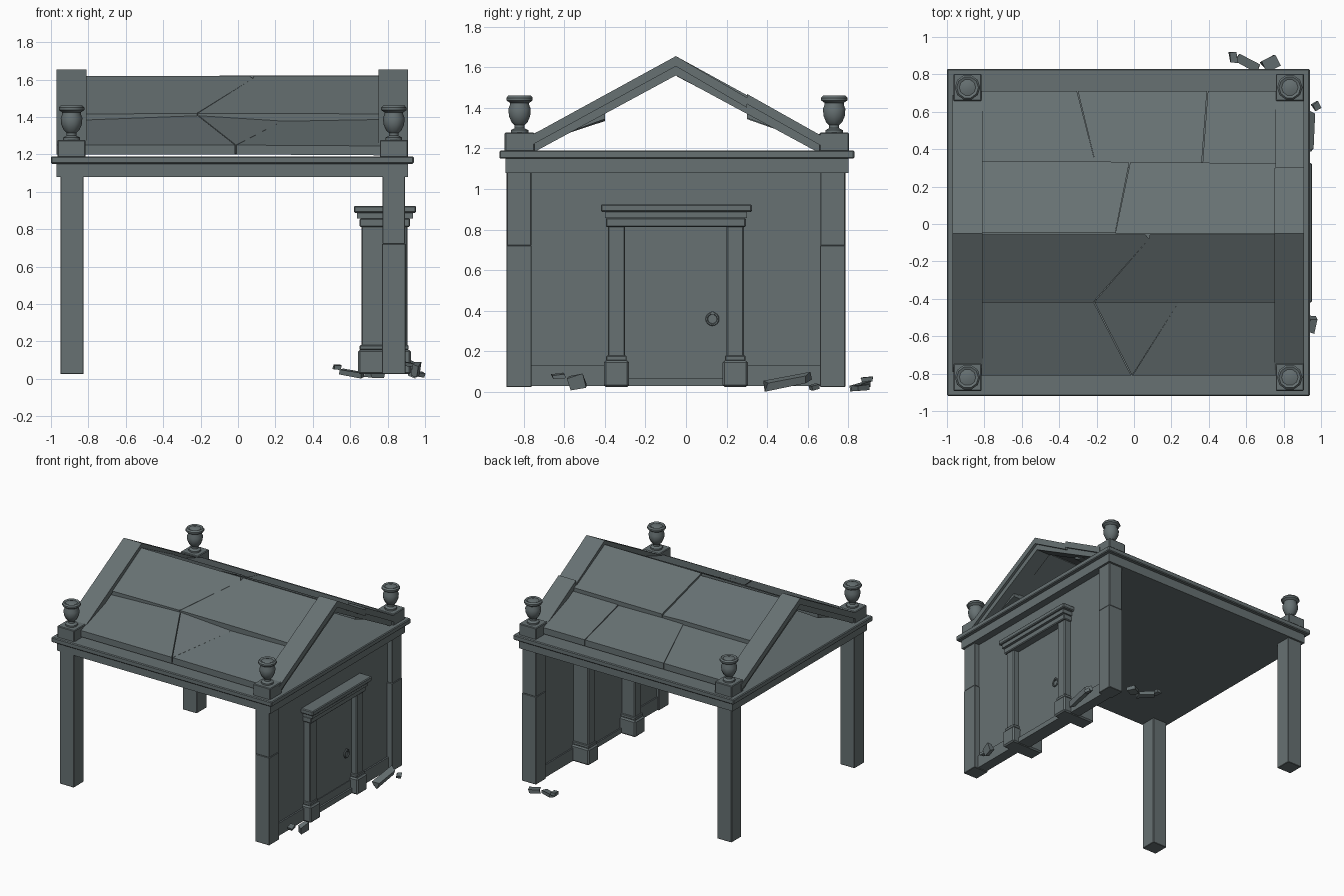
import bpy, bmesh, math, random
from mathutils import Matrix, Vector

if "Cube" in bpy.data.objects:
    bpy.data.objects.remove(bpy.data.objects["Cube"])

random.seed(4)
stone = bpy.data.materials.new("grey_green_stone")
stone.diffuse_color = (0.135, 0.165, 0.17, 1)
stone.use_nodes = True
stone.node_tree.nodes["Principled BSDF"].inputs["Base Color"].default_value = stone.diffuse_color


def finish(name, bm, smooth=False):
    bmesh.ops.recalc_face_normals(bm, faces=bm.faces)
    me = bpy.data.meshes.new(name)
    bm.to_mesh(me)
    bm.free()
    me.materials.append(stone)
    ob = bpy.data.objects.new(name, me)
    bpy.context.collection.objects.link(ob)
    if smooth:
        bpy.ops.object.select_all(action='DESELECT')
        ob.select_set(True)
        bpy.context.view_layer.objects.active = ob
        bpy.ops.object.shade_smooth_by_angle(angle=math.radians(40))
    return ob


def box(name, x, y, z, bevel=0.0):
    bm = bmesh.new()
    bmesh.ops.create_cube(bm, size=1)
    for v in bm.verts:
        for i, (a, b) in enumerate((x, y, z)):
            v.co[i] = (a + b) / 2 + v.co[i] * (b - a)
    if bevel:
        bmesh.ops.bevel(bm, geom=bm.edges[:], offset=bevel, segments=1, affect='EDGES')
    return finish(name, bm)


def slab(name, top, thick):
    """Extrude a polygon straight down by a thickness."""
    bm = bmesh.new()
    a = [bm.verts.new(p) for p in top]
    b = [bm.verts.new((p[0], p[1], p[2] - thick)) for p in top]
    bm.faces.new(a)
    bm.faces.new(b[::-1])
    for i in range(len(a)):
        j = (i + 1) % len(a)
        bm.faces.new((a[i], a[j], b[j], b[i]))
    bmesh.ops.triangulate(bm, faces=[f for f in bm.faces if len(f.verts) > 3 and abs(f.normal.z) > 0.1])
    return finish(name, bm, True)


def lathe(name, profile, loc, sides):
    bm = bmesh.new()
    rings = []
    for r, z in profile:
        rings.append([bm.verts.new((loc[0] + r * math.cos(2 * math.pi * k / sides),
                                    loc[1] + r * math.sin(2 * math.pi * k / sides), z))
                      for k in range(sides)])
    for p, q in zip(rings, rings[1:]):
        for k in range(sides):
            n = (k + 1) % sides
            bm.faces.new((p[k], p[n], q[n], q[k]))
    bm.faces.new(rings[0][::-1])
    bm.faces.new(rings[-1])
    return finish(name, bm, True)


# corner columns: plain on the left, stacked from two blocks on the right
for y0 in (-0.885, 0.66):
    box("left_column", (-0.95, -0.825), (y0, y0 + 0.125), (0.025, 1.09), 0.003)
    box("right_column_lower", (0.77, 0.895), (y0, y0 + 0.125), (0.025, 0.722), 0.003)
    box("right_column_upper", (0.772, 0.893), (y0 + 0.002, y0 + 0.123), (0.722, 1.09), 0.003)

# entablature
box("entablature", (-0.97, 0.91), (-0.89, 0.80), (1.08, 1.15))
box("cornice", (-1.0, 0.94), (-0.92, 0.83), (1.15, 1.19), 0.006)

# entrance wall
box("wall", (0.79, 0.85), (-0.77, 0.67), (0.03, 1.09))
box("wall_plinth", (0.78, 0.862), (-0.77, 0.67), (0.03, 0.13))
box("door", (0.775, 0.858), (-0.31, 0.21), (0.07, 0.82))
box("door_sill", (0.765, 0.875), (-0.29, 0.19), (0.03, 0.07))
for y0, y1 in ((-0.385, -0.30), (0.20, 0.285)):
    box("pilaster", (0.66, 0.905), (y0, y1), (0.15, 0.82), 0.006)
    box("pilaster_base", (0.642, 0.925), (y0 - 0.02, y1 + 0.02), (0.025, 0.155), 0.01)
    box("pilaster_collar", (0.65, 0.912), (y0 - 0.008, y1 + 0.008), (0.155, 0.18), 0.004)
box("lintel_lower", (0.65, 0.92), (-0.395, 0.295), (0.812, 0.858), 0.006)
box("lintel_middle", (0.635, 0.935), (-0.40, 0.30), (0.858, 0.888))
box("lintel_top", (0.62, 0.952), (-0.42, 0.325), (0.888, 0.925), 0.006)

# door ring
bm = bmesh.new()
R, r, n, m = 0.028, 0.006, 16, 6
grid = [[bm.verts.new((0.865 + r * math.sin(2 * math.pi * j / m),
                       0.13 + (R + r * math.cos(2 * math.pi * j / m)) * math.cos(2 * math.pi * i / n),
                       0.36 + (R + r * math.cos(2 * math.pi * j / m)) * math.sin(2 * math.pi * i / n)))
         for j in range(m)] for i in range(n)]
for i in range(n):
    for j in range(m):
        bm.faces.new((grid[i][j], grid[(i + 1) % n][j],
                      grid[(i + 1) % n][(j + 1) % m], grid[i][(j + 1) % m]))
finish("door_ring", bm, True)
box("ring_mount", (0.855, 0.873), (0.122, 0.138), (0.38, 0.396))

# raking cornices at both ends, with a cracked rear half on the right
RIDGE = -0.05


def rake(name, x0, x1, pts, thick):
    for (ya, za), (yb, zb) in zip(pts, pts[1:]):
        slab(name, [(x0, ya, za), (x1, ya, za), (x1, yb, zb), (x0, yb, zb)], thick)


for x0, x1, crack in ((-0.97, -0.81, 0.0), (0.75, 0.91, 0.012)):
    rake("rake_front", x0, x1, [(-0.79, 1.25), (RIDGE, 1.655)], 0.05)
    rake("rake_rear", x0, x1, [(RIDGE, 1.655), (0.30, 1.463 - crack)], 0.05)
    rake("rake_rear_end", x0 + crack / 2, x1, [(0.30, 1.463 + crack / 2), (0.69, 1.25)], 0.05)
    # thinner lower moulding
    rake("rake_soffit", x0 + 0.02, x1 - 0.02,
         [(-0.79, 1.21), (RIDGE, 1.61), (0.69, 1.21)], 0.05)

# roof slabs: an upper row overlapping a warped lower row on each slope
L, RR = -0.88, 0.82
slab("roof_front_upper_left", [(L, -0.055, 1.62), (0.06, -0.055, 1.62), (0.08, -0.08, 1.606),
                               (-0.22, -0.42, 1.42), (L, -0.42, 1.415)], 0.05)
slab("roof_front_upper_right", [(0.085, -0.055, 1.62), (RR, -0.055, 1.62), (RR, -0.42, 1.415),
                                (0.25, -0.42, 1.42), (-0.215, -0.42, 1.42), (0.08, -0.08, 1.606)], 0.05)
slab("roof_front_lower_left", [(L, -0.40, 1.39), (-0.225, -0.40, 1.415),
                               (-0.015, -0.81, 1.25), (L, -0.81, 1.25)], 0.05)
slab("roof_front_lower_middle", [(-0.22, -0.40, 1.415), (0.25, -0.40, 1.385), (-0.01, -0.81, 1.25)], 0.05)
slab("roof_front_lower_right", [(0.25, -0.40, 1.385), (RR, -0.40, 1.395),
                                (RR, -0.81, 1.245), (-0.008, -0.81, 1.25)], 0.05)
slab("roof_rear_upper_left", [(L, -0.045, 1.615), (-0.10, -0.045, 1.605),
                              (-0.025, 0.33, 1.41), (-0.20, 0.335, 1.42), (L, 0.335, 1.42)], 0.05)
slab("roof_rear_upper_right", [(-0.10, -0.05, 1.622), (RR, -0.05, 1.622),
                               (RR, 0.325, 1.42), (-0.02, 0.33, 1.42)], 0.05)
slab("roof_rear_lower_left", [(L, 0.30, 1.40), (-0.20, 0.30, 1.40),
                              (-0.305, 0.71, 1.25), (L, 0.71, 1.25)], 0.05)
slab("roof_rear_lower_middle", [(-0.20, 0.30, 1.405), (0.36, 0.30, 1.395),
                                (0.39, 0.71, 1.25), (-0.30, 0.71, 1.25)], 0.05)
slab("roof_rear_lower_right", [(0.365, 0.30, 1.40), (RR, 0.30, 1.40),
                               (RR, 0.71, 1.25), (0.395, 0.71, 1.25)], 0.05)

# urns on corner pedestals
URN = [(0.045, 1.275), (0.045, 1.29), (0.026, 1.30), (0.026, 1.315), (0.042, 1.33), (0.055, 1.36),
       (0.058, 1.395), (0.05, 1.415), (0.05, 1.425), (0.068, 1.437), (0.068, 1.45), (0.058, 1.461),
       (0.044, 1.455), (0.02, 1.462)]
for cx in (-0.89, 0.833):
    for cy in (-0.82, 0.73):
        box("urn_pedestal", (cx - 0.075, cx + 0.075), (cy - 0.073, cy + 0.073), (1.185, 1.278), 0.005)
        lathe("urn", URN, (cx, cy), 10)


# fallen rubble: centre, size, rotation
def rubble(c, s, rot):
    bm = bmesh.new()
    bmesh.ops.create_cube(bm, size=1)
    turn = Matrix.Rotation(rot[2], 3, 'Z') @ Matrix.Rotation(rot[1], 3, 'Y') @ Matrix.Rotation(rot[0], 3, 'X')
    for v in bm.verts:
        p = Vector([v.co[i] * s[i] * random.uniform(0.75, 1.1) for i in range(3)])
        v.co = Vector(c) + turn @ p
    finish("rubble", bm)


rubble((0.53, 0.89, 0.062), (0.04, 0.06, 0.025), (0.1, 0.1, 0.1))
rubble((0.61, 0.86, 0.03), (0.13, 0.05, 0.03), (0.1, 0.15, -0.5))
rubble((0.73, 0.86, 0.022), (0.09, 0.07, 0.03), (0.1, 0, 0.5))
rubble((0.935, 0.50, 0.05), (0.05, 0.22, 0.045), (0.2, 0.2, 0.0))
rubble((0.975, 0.63, 0.025), (0.04, 0.045, 0.025), (0.3, 0.2, 0.5))
rubble((0.95, -0.535, 0.05), (0.04, 0.08, 0.07), (0.3, 0.2, -0.1))
rubble((0.91, -0.63, 0.078), (0.04, 0.06, 0.022), (0.1, 0.1, 0.2))
